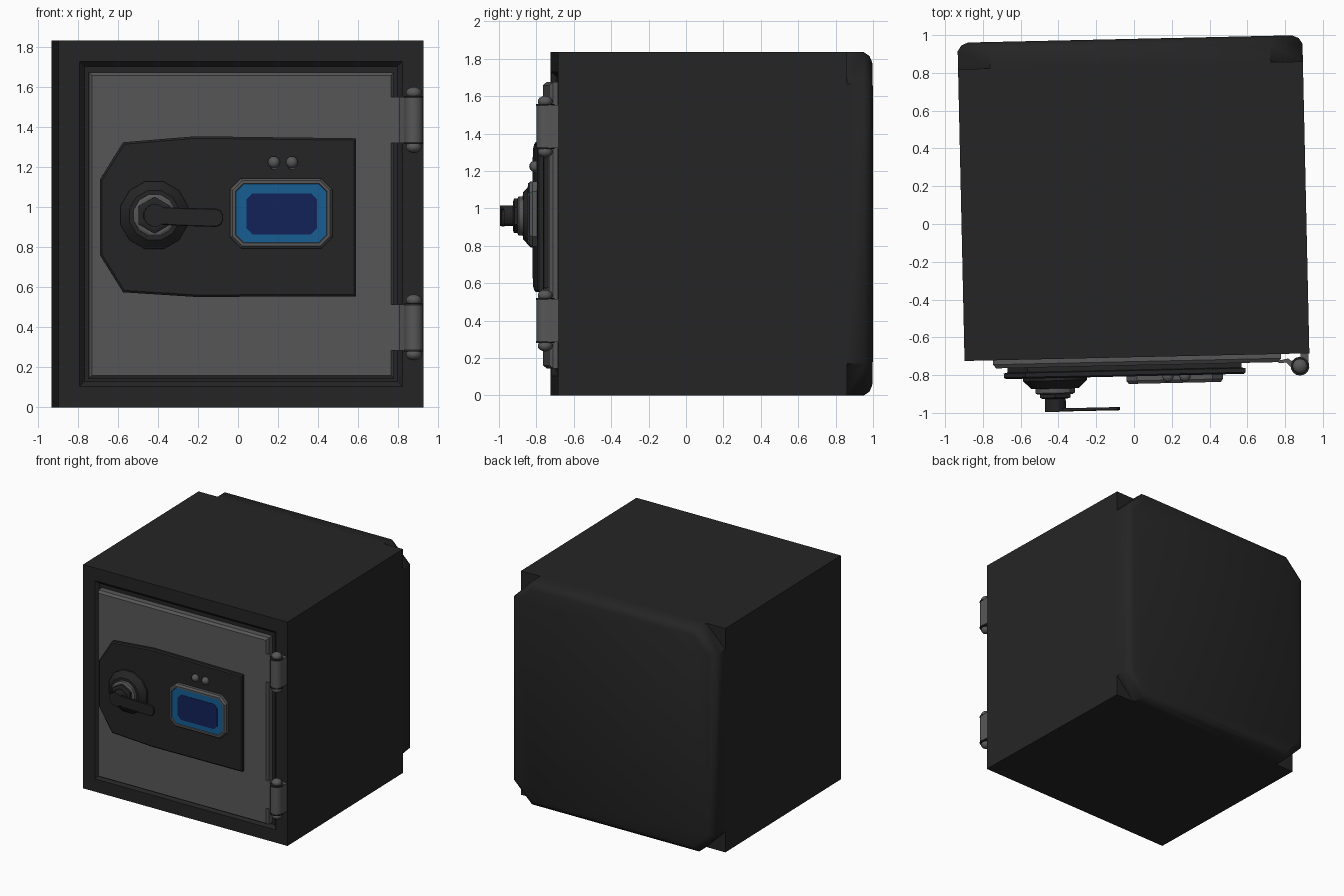
import bpy, bmesh, math
from mathutils import Matrix, Vector

if "Cube" in bpy.data.objects:
    bpy.data.objects.remove(bpy.data.objects["Cube"])

TURN = Matrix.Rotation(math.radians(1.27), 4, 'Z')   # the whole safe stands slightly turned


def mat(name, r, g, b):
    m = bpy.data.materials.new(name)
    m.diffuse_color = (r, g, b, 1)
    m.use_nodes = True
    m.node_tree.nodes["Principled BSDF"].inputs["Base Color"].default_value = m.diffuse_color
    return m


BLACK = mat("black_paint", 0.018, 0.018, 0.018)
GREY = mat("grey_metal", 0.095, 0.095, 0.095)
BLUE = mat("screen_blue", 0.008, 0.11, 0.29)
NAVY = mat("screen_navy", 0.006, 0.016, 0.10)


def finish(name, bm, m, smooth=None):
    bmesh.ops.recalc_face_normals(bm, faces=bm.faces)
    me = bpy.data.meshes.new(name)
    bm.to_mesh(me)
    bm.free()
    me.materials.append(m)
    ob = bpy.data.objects.new(name, me)
    bpy.context.collection.objects.link(ob)
    ob.matrix_world = TURN
    if smooth:
        bpy.ops.object.select_all(action='DESELECT')
        ob.select_set(True)
        bpy.context.view_layer.objects.active = ob
        bpy.ops.object.shade_smooth_by_angle(angle=math.radians(smooth))
    return ob


def inset(pts, d):
    """Move every edge of a counter-clockwise outline inwards by d."""
    out, n = [], len(pts)
    for i in range(n):
        p, a, b = (Vector(pts[k % n]) for k in (i, i - 1, i + 1))
        e1, e2 = (p - a).normalized(), (b - p).normalized()
        n1, n2 = Vector((-e1.y, e1.x)), Vector((-e2.y, e2.x))
        out.append(p + (n1 + n2) * (d / (1 + n1.dot(n2))))
    return out


def loft(name, pts, rings, m, smooth=None, axis='Y'):
    """Stack insets of an outline: rings are (position along axis, inset)."""
    bm = bmesh.new()
    loops = []
    for h, d in rings:
        q = inset(pts, d)
        loops.append([bm.verts.new((u, h, v) if axis == 'Y' else (u, v, h)) for u, v in q])
    n = len(pts)
    for a, b in zip(loops, loops[1:]):
        for i in range(n):
            j = (i + 1) % n
            bm.faces.new((a[i], a[j], b[j], b[i]))
    bm.faces.new(loops[0])
    bm.faces.new(loops[-1])
    return finish(name, bm, m, smooth)


def rect(x0, x1, z0, z1, c=0):
    if not c:
        return [(x0, z0), (x1, z0), (x1, z1), (x0, z1)]
    return [(x0 + c, z0), (x1 - c, z0), (x1, z0 + c), (x1, z1 - c),
            (x1 - c, z1), (x0 + c, z1), (x0, z1 - c), (x0, z0 + c)]


def ngon(cx, cy, r, n):
    return [(cx + r * math.cos(math.tau * (i + .5) / n),
             cy + r * math.sin(math.tau * (i + .5) / n)) for i in range(n)]


def ball(name, loc, r, m, squash=(1, 1, 1)):
    bm = bmesh.new()
    bmesh.ops.create_uvsphere(bm, u_segments=12, v_segments=8, radius=r)
    bmesh.ops.scale(bm, vec=squash, verts=bm.verts)
    bmesh.ops.translate(bm, vec=loc, verts=bm.verts)
    return finish(name, bm, m, 60)


# Body with a shallow door recess, and the back panel with cut corners
loft("body", rect(-.913, .913, 0, 1.835),
     [(.84, 0), (-.705, 0), (-.705, .105), (-.68, .13)], BLACK)
loft("back_panel", rect(-.913, .913, 0, 1.835, .17),
     [(.84, 0), (.935, 0), (.965, .02), (.98, .055)], BLACK, 40)

# Door slab
loft("door", rect(-.762, .763, .145, 1.675),
     [(-.68, 0), (-.728, 0), (-.748, .015)], GREY)

# Lock plate
plate = [(-.707, 1.14), (-.707, .76), (-.592, .575), (-.23, .552), (.573, .555),
         (.573, 1.345), (-.23, 1.355), (-.592, 1.325)]
loft("lock_plate", plate, [(-.745, .02), (-.772, .02), (-.776, 0), (-.798, 0), (-.806, .01)], BLACK)

# Display: frame, blue surround, dark screen
loft("display_frame", rect(-.058, .453, .795, 1.145, .055),
     [(-.80, 0), (-.83, 0), (-.846, .012), (-.846, .026), (-.838, .03)], GREY)
loft("display_surround", rect(-.030, .427, .825, 1.118, .042), [(-.83, 0), (-.841, 0)], BLUE)
loft("display_screen", rect(.024, .377, .865, 1.07, .03), [(-.838, 0), (-.844, 0)], NAVY)

# Two indicator lamps
for i, x in enumerate((.162, .252)):
    loft(f"lamp_base_{i}", ngon(x, 1.205, .018, 8), [(-.80, 0), (-.82, 0)], GREY)
    ball(f"lamp_{i}", (x, -.812, 1.225), .03, GREY)

# Handle: stepped boss, ring, hub and lever
HX, HZ = -.437, .96
loft("handle_boss", ngon(HX, HZ, .175, 12), [(-.80, 0), (-.82, 0), (-.862, .045)], BLACK, 30)
loft("handle_ring", ngon(HX, HZ, .108, 12), [(-.855, 0), (-.885, 0), (-.892, .012)], GREY, 30)
loft("handle_collar", ngon(HX, HZ, .092, 6), [(-.885, 0), (-.91, 0), (-.916, .015)], BLACK)
loft("handle_hub", ngon(HX, HZ, .057, 12), [(-.90, 0), (-.985, 0)], BLACK, 30)
lever = [(HX, .915), (-.30, .907), (-.13, .902), (-.108, .912), (-.096, .935), (-.096, .965),
         (-.108, .985), (-.13, .993), (-.30, .997), (HX, 1.003)]
loft("handle_lever", lever, [(-.967, 0), (-.981, 0), (-.984, .004)], BLACK)

# Hinges: barrel, end collars, round caps, door leaf and body mount
BX, BY = .862, -.772
for tag, z0, z1 in (("lower", .285, .515), ("upper", 1.322, 1.552)):
    loft(f"{tag}_hinge_barrel", ngon(BX, BY, .047, 14), [(z0, 0), (z1, 0)], GREY, 40, 'Z')
    leaf = [(.748, -.74), (.748, -.752), (.79, -.752), (.84, -.80), (.86, -.775), (.80, -.73)]
    loft(f"{tag}_hinge_leaf", leaf, [(z0, 0), (z1, 0)], GREY, axis='Z')
    loft(f"{tag}_hinge_mount", rect(.865, .908, BY, -.70), [(z0, 0), (z1, 0)], GREY, axis='Z')
    for end, z, s in (("bottom", z0, -1), ("top", z1, 1)):
        loft(f"{tag}_hinge_{end}_collar", ngon(BX, BY, .050, 14),
             [(z - .005, 0), (z + .005, 0)], BLACK, 40, 'Z')
        ball(f"{tag}_hinge_{end}_cap", (BX, BY, z + s * .02), .04, GREY, (1, 1, .75))
